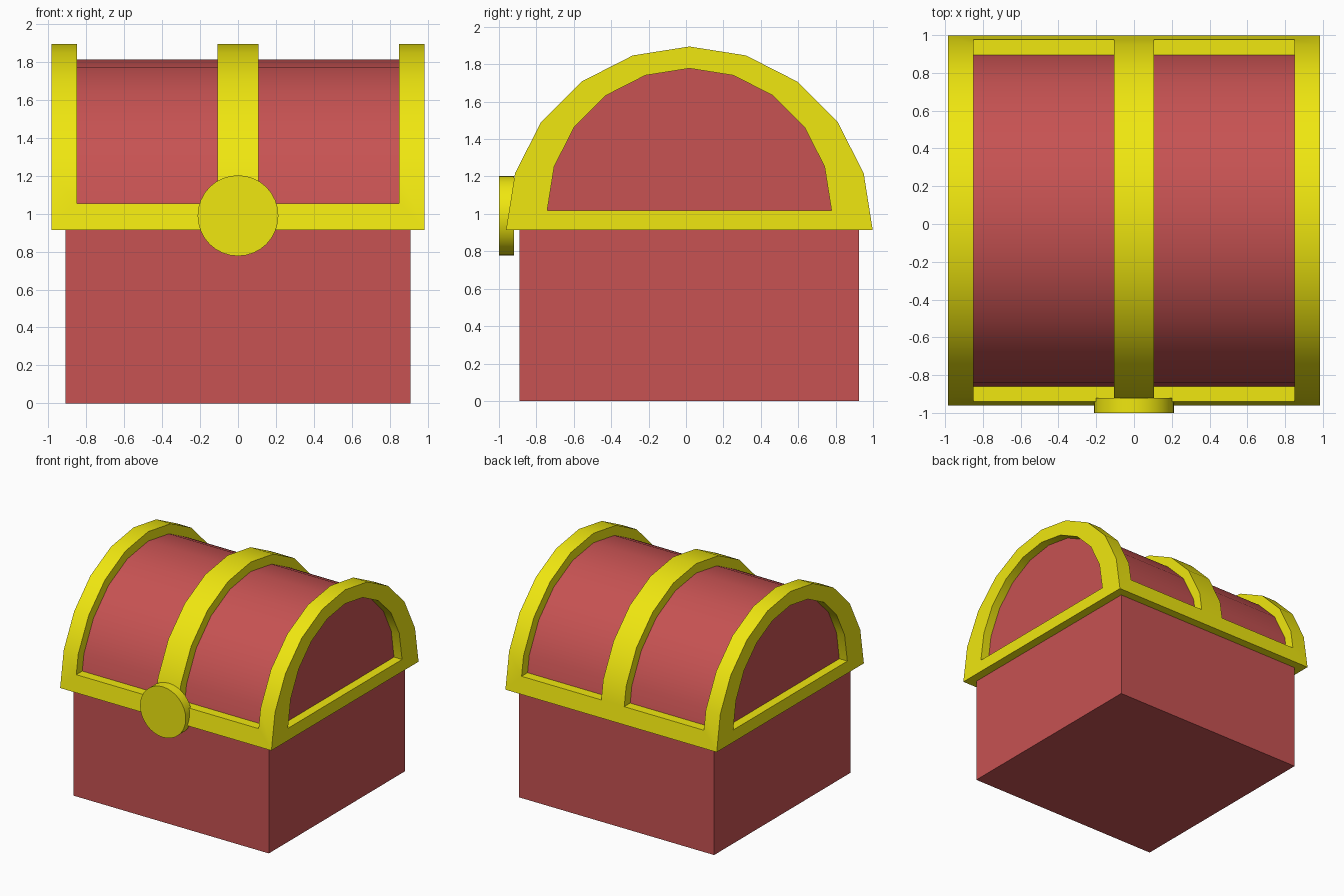
import bpy, bmesh, math

if "Cube" in bpy.data.objects:
    bpy.data.objects.remove(bpy.data.objects["Cube"])

CY = 0.018      # middle of the chest in y
LID_Z = 0.915   # underside of the lid


def material(name, rgb):
    m = bpy.data.materials.new(name)
    m.diffuse_color = (*rgb, 1)
    m.use_nodes = True
    m.node_tree.nodes["Principled BSDF"].inputs["Base Color"].default_value = m.diffuse_color
    return m


RED = material("red_wood", (0.57, 0.085, 0.085))
GOLD = material("yellow_metal", (0.87, 0.80, 0.005))


def arc(r, z0, n=10):
    """Half circle in the yz plane, from +y over the top to -y."""
    return [(CY + r * math.cos(math.pi * i / n), z0 + r * math.sin(math.pi * i / n))
            for i in range(n + 1)]


def prism(name, profile, x0, x1, mat):
    """Extrude a yz profile along x."""
    bm = bmesh.new()
    face = bm.faces.new([bm.verts.new((x0, y, z)) for y, z in profile])
    ext = bmesh.ops.extrude_face_region(bm, geom=[face], use_keep_orig=True)
    bmesh.ops.translate(bm, vec=(x1 - x0, 0, 0),
                        verts=[v for v in ext["geom"] if isinstance(v, bmesh.types.BMVert)])
    bmesh.ops.recalc_face_normals(bm, faces=bm.faces)
    me = bpy.data.meshes.new(name)
    bm.to_mesh(me)
    bm.free()
    ob = bpy.data.objects.new(name, me)
    bpy.context.collection.objects.link(ob)
    me.materials.append(mat)
    return ob


def select(ob):
    bpy.ops.object.select_all(action='DESELECT')
    ob.select_set(True)
    bpy.context.view_layer.objects.active = ob


def smooth(ob):
    select(ob)
    bpy.ops.object.shade_smooth_by_angle(angle=math.radians(30))


# box and rounded lid
h = 0.907
prism("chest_body", [(CY - h, 0), (CY + h, 0), (CY + h, 0.95), (CY - h, 0.95)],
      -0.91, 0.91, RED)
smooth(prism("lid_barrel", arc(0.9, LID_Z), -0.91, 0.91, RED))

# metal lid frame: solid half barrel with windows and end recesses cut out
frame = prism("lid_frame", arc(0.98, LID_Z), -0.985, 0.985, GOLD)
inner = arc(0.88, LID_Z)[1:-1]
foot = 0.87
window = ([(CY + 1.3, 1.055)] + [(CY + 1.3, 2.3), (CY - 1.3, 2.3)] + [(CY - 1.3, 1.055)]
          + [(CY - foot, 1.055)] + inner[::-1] + [(CY + foot, 1.055)])
cutters = []
for s in (-1, 1):
    cutters.append(prism("window_cutter", window, s * 0.107, s * 0.85, GOLD))
    cutters.append(prism("end_cutter", arc(0.76, 1.018), s * 0.89, s * 1.2, GOLD))
for c in cutters:
    c.hide_render = True
    mod = frame.modifiers.new("cut", 'BOOLEAN')
    mod.operation = 'DIFFERENCE'
    mod.solver = 'EXACT'
    mod.object = c
select(frame)
bpy.ops.object.convert(target='MESH')
for c in cutters:
    bpy.data.objects.remove(c)
smooth(frame)

# round clasp on the front
bpy.ops.mesh.primitive_cylinder_add(vertices=32, radius=0.213, depth=0.08,
                                    location=(0, -0.96, 0.99),
                                    rotation=(math.pi / 2, 0, 0))
clasp = bpy.context.object
clasp.name = "clasp"
clasp.data.materials.append(GOLD)
smooth(clasp)
